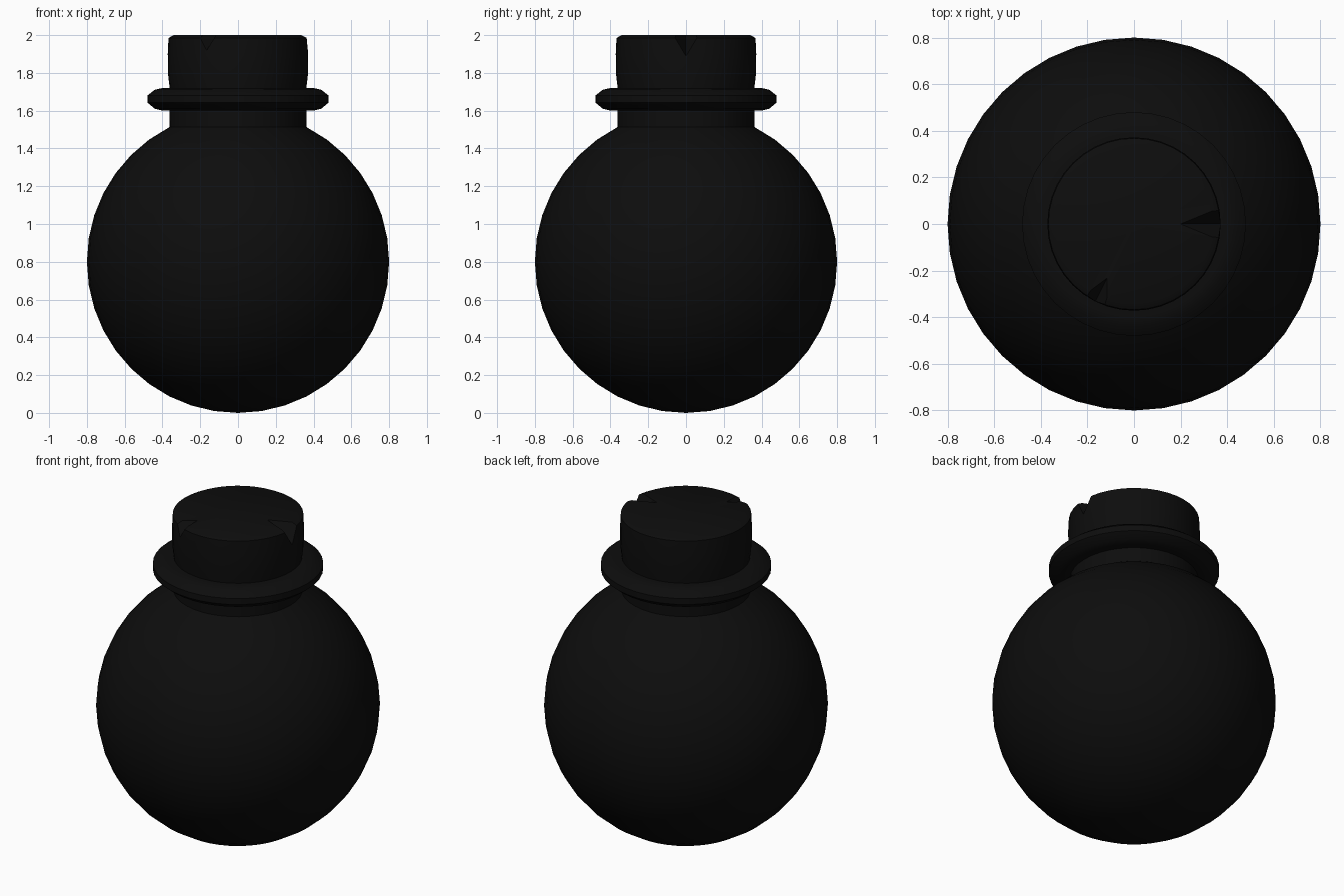
import bpy, bmesh
from math import sin, cos, pi, radians

if "Cube" in bpy.data.objects:
    bpy.data.objects.remove(bpy.data.objects["Cube"])

SEGMENTS = 40
black = bpy.data.materials.new("black")
black.diffuse_color = (0.004, 0.004, 0.004, 1)
black.use_nodes = True
black.node_tree.nodes["Principled BSDF"].inputs["Base Color"].default_value = black.diffuse_color


def add_object(name, bm):
    bmesh.ops.recalc_face_normals(bm, faces=bm.faces)
    mesh = bpy.data.meshes.new(name)
    bm.to_mesh(mesh)
    bm.free()
    mesh.materials.append(black)
    ob = bpy.data.objects.new(name, mesh)
    bpy.context.collection.objects.link(ob)
    return ob


def lathe(name, profile):
    """Spin (radius, z) points around z; zero-radius ends close as poles."""
    bm = bmesh.new()
    verts = [bm.verts.new((r, 0, z)) for r, z in profile]
    edges = [bm.edges.new(pair) for pair in zip(verts, verts[1:])]
    bmesh.ops.spin(bm, geom=verts + edges, cent=(0, 0, 0), axis=(0, 0, 1),
                   angle=2 * pi, steps=SEGMENTS, use_merge=True)
    bmesh.ops.remove_doubles(bm, verts=bm.verts, dist=1e-4)
    return add_object(name, bm)


def notch_cutter(name, angle, inner, width, depth):
    """Wedge that chips the cork rim, widening outward and upward."""
    outer, top, over = 0.37, 2.0, 1.4
    apex = (inner, 0, top)
    pts = [apex]
    for p in ((outer, -width, top), (outer, width, top), (outer, 0, top - depth)):
        pts.append(tuple(a + (b - a) * over for a, b in zip(apex, p)))
    lift = [(inner, 0, top + 0.1)] + [(x, y, top + 0.1) for x, y, z in pts[1:3]]
    bm = bmesh.new()
    for x, y, z in pts + lift:
        bm.verts.new((x * cos(angle) - y * sin(angle),
                      x * sin(angle) + y * cos(angle), z))
    bmesh.ops.convex_hull(bm, input=bm.verts)
    ob = add_object(name, bm)
    ob.hide_render = True
    ob.hide_set(True)
    return ob


def smooth(ob, angle):
    bpy.ops.object.select_all(action='DESELECT')
    ob.select_set(True)
    bpy.context.view_layer.objects.active = ob
    bpy.ops.object.shade_smooth_by_angle(angle=radians(angle))


# Round body running up into a straight neck
body = [(0.8 * cos(radians(a)), 0.8 + 0.8 * sin(radians(a))) for a in range(-81, 64, 9)]
bottle = lathe("bottle", [(0, 0)] + body + [(0.363, 1.66)])

# Rounded lip around the neck
lip = lathe("lip", [(0.36, 1.60), (0.40, 1.60), (0.44, 1.61), (0.48, 1.643), (0.48, 1.68),
                    (0.44, 1.711), (0.40, 1.72), (0.36, 1.72)])

# Cork stopper with a softened top edge
cork = lathe("cork", [(0, 1.64), (0.355, 1.64), (0.362, 1.72), (0.37, 1.79), (0.372, 1.90),
                      (0.368, 1.985), (0.34, 2.0), (0, 2.0)])

# Two chips cut from the cork rim
for name, angle, inner, width, depth in (("side_chip_cutter", 0, 0.2, 0.07, 0.11),
                                         ("front_chip_cutter", radians(-116.6), 0.26, 0.055, 0.08)):
    cut = cork.modifiers.new(name, 'BOOLEAN')
    cut.operation = 'DIFFERENCE'
    cut.solver = 'EXACT'
    cut.object = notch_cutter(name, angle, inner, width, depth)

for ob in (bottle, lip, cork):
    smooth(ob, 40 if ob != cork else 30)
